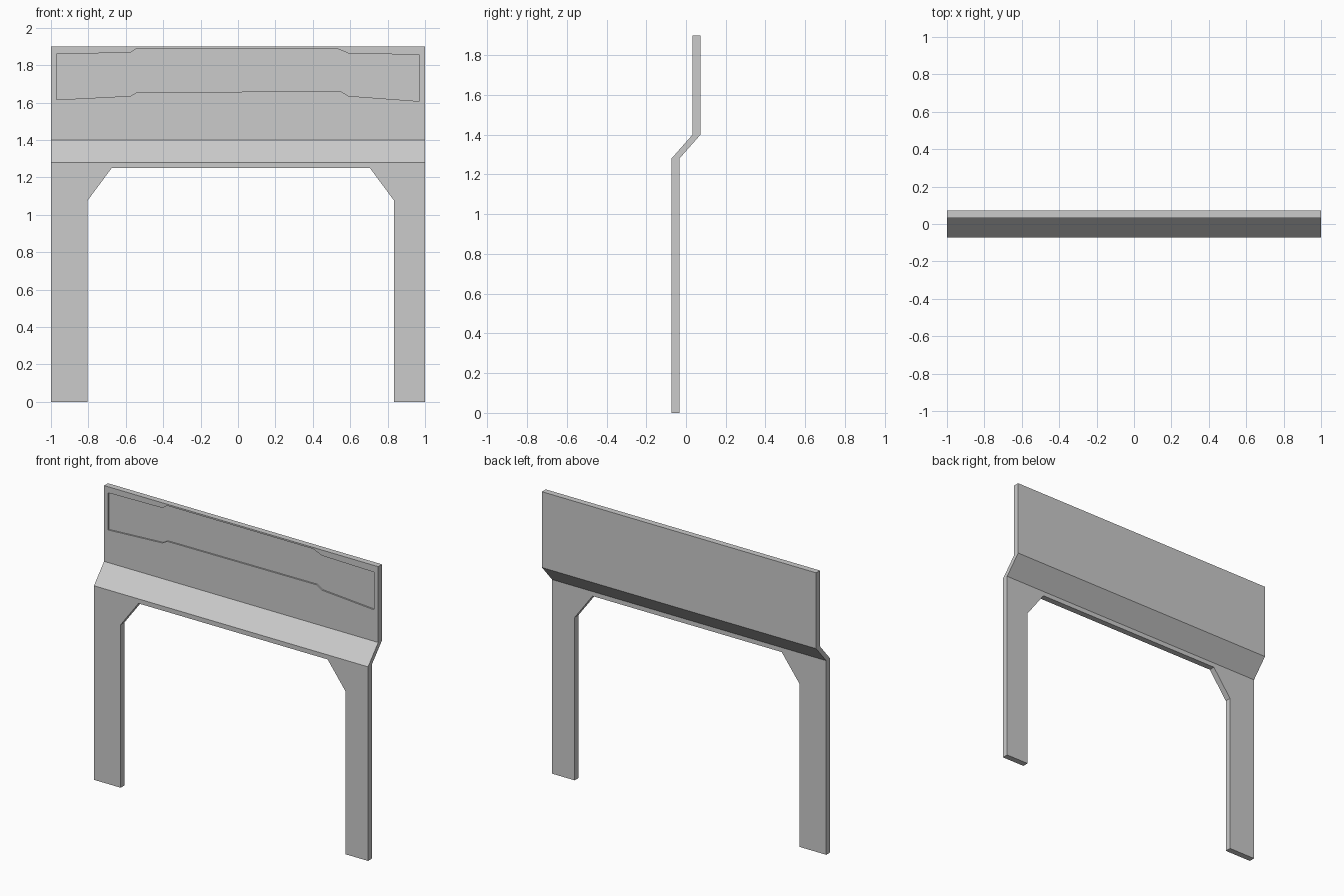
import bpy, bmesh
from mathutils import Vector

if "Cube" in bpy.data.objects:
    bpy.data.objects.remove(bpy.data.objects["Cube"])

THICK = 0.04
FRONT_LOW, FRONT_HIGH = -0.073, 0.033   # front plane of the legs and of the upper board


def extruded(name, outlines, depth):
    """Join flat outlines of (x, y, z) points and thicken them towards +y."""
    bm = bmesh.new()
    for pts in outlines:
        bm.faces.new([bm.verts.new(p) for p in pts])
    bmesh.ops.remove_doubles(bm, verts=bm.verts, dist=1e-5)
    res = bmesh.ops.extrude_face_region(bm, geom=bm.faces[:], use_keep_orig=True)
    moved = [v for v in res["geom"] if isinstance(v, bmesh.types.BMVert)]
    bmesh.ops.translate(bm, verts=moved, vec=Vector((0, depth, 0)))
    bmesh.ops.recalc_face_normals(bm, faces=bm.faces)
    mesh = bpy.data.meshes.new(name)
    bm.to_mesh(mesh)
    bm.free()
    obj = bpy.data.objects.new(name, mesh)
    bpy.context.collection.objects.link(obj)
    return obj


def flat(points, y):
    return [(x, y, z) for x, z in points]


# Legs and crossbar with chamfered opening
frame = flat([(-1, 0), (-0.805, 0), (-0.805, 1.075), (-0.675, 1.25),
              (0.705, 1.25), (0.835, 1.075), (0.835, 0), (1, 0),
              (1, 1.28), (-1, 1.28)], FRONT_LOW)
# Sloped band leading back to the upper board
slope = [(-1, FRONT_LOW, 1.28), (1, FRONT_LOW, 1.28),
         (1, FRONT_HIGH, 1.40), (-1, FRONT_HIGH, 1.40)]
# Upper board
board = flat([(-1, 1.40), (1, 1.40), (1, 1.90), (-1, 1.90)], FRONT_HIGH)
arch = extruded("arch_panel", [frame, slope, board], THICK)

# Shallow recess in the board front, with a raised middle section
recess = flat([(-0.97, 1.615), (-0.575, 1.635), (-0.54, 1.655), (0.55, 1.66),
               (0.59, 1.635), (0.97, 1.607), (0.97, 1.855), (0.59, 1.863),
               (0.525, 1.89), (-0.54, 1.89), (-0.575, 1.866), (-0.97, 1.86)],
              FRONT_HIGH - 0.03)
cutter = extruded("recess_cutter", [recess], 0.04)
cutter.hide_render = True
cutter.hide_viewport = True
cutter.display_type = 'WIRE'

mod = arch.modifiers.new("recess", 'BOOLEAN')
mod.operation = 'DIFFERENCE'
mod.solver = 'EXACT'
mod.object = cutter
